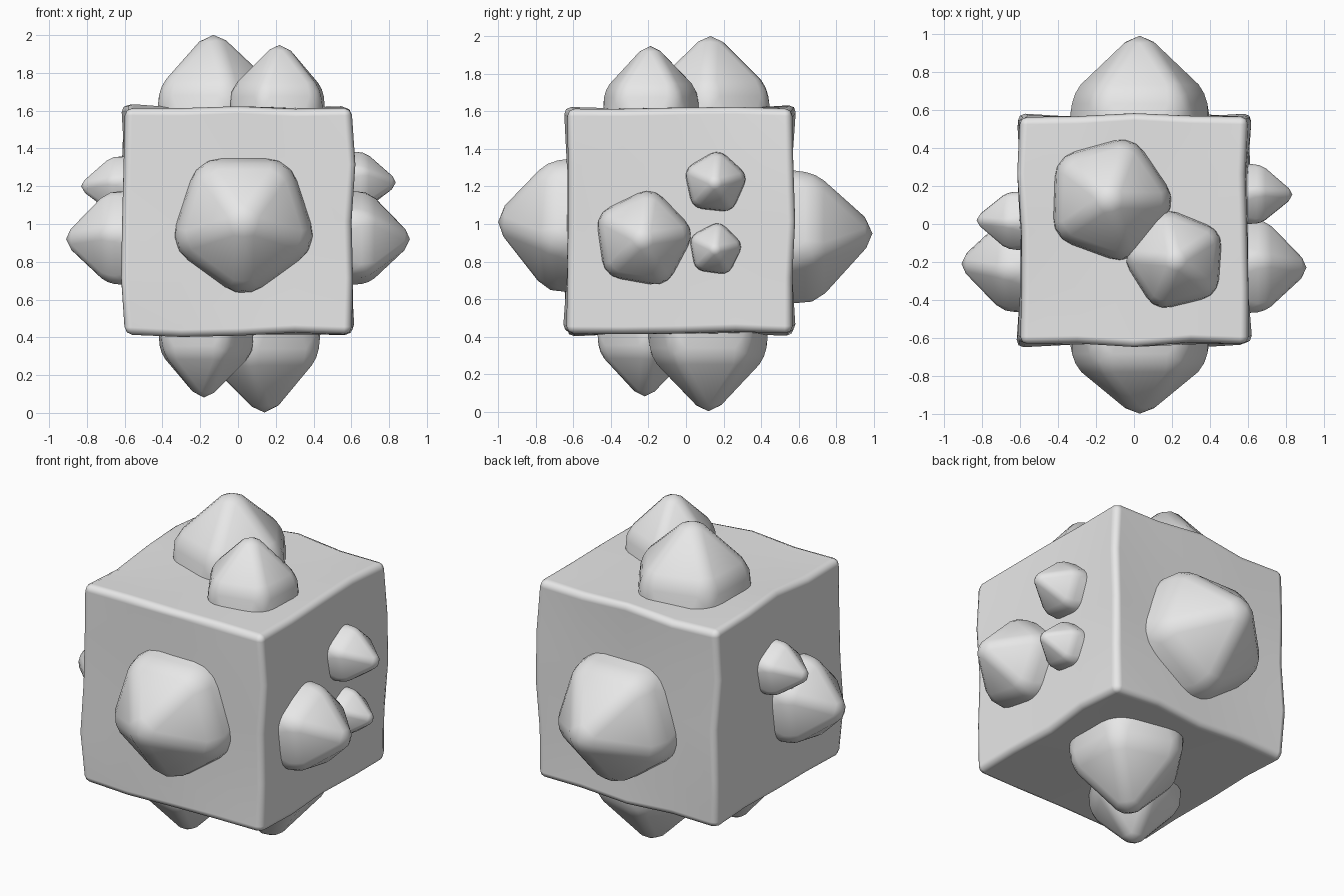
import bpy, bmesh, random
from math import cos, sin, tau, radians
from mathutils import Vector

cube = bpy.data.objects.get("Cube")
if cube:
    bpy.data.objects.remove(cube, do_unlink=True)

random.seed(4)
stone = bpy.data.materials.new("light_grey_stone")
stone.use_nodes = True
stone.diffuse_color = (0.8, 0.8, 0.8, 1)
stone.node_tree.nodes["Principled BSDF"].inputs["Base Color"].default_value = (0.8, 0.8, 0.8, 1)

CENTRE = Vector((0, -0.035, 1.015))
HALF = 0.6


def finish(name, bm, bevel, harden=False):
    """Turn the bmesh into a smooth, softly bevelled object."""
    bmesh.ops.recalc_face_normals(bm, faces=bm.faces)
    for f in bm.faces:
        f.smooth = True
    mesh = bpy.data.meshes.new(name)
    bm.to_mesh(mesh)
    bm.free()
    mesh.materials.append(stone)
    ob = bpy.data.objects.new(name, mesh)
    bpy.context.scene.collection.objects.link(ob)
    mod = ob.modifiers.new("soft_edges", 'BEVEL')
    mod.width = bevel
    mod.segments = 2
    mod.harden_normals = harden
    mod.limit_method = 'ANGLE' if harden else 'NONE'
    mod.angle_limit = radians(35)
    return ob


# Rock block: a cube with slightly uneven edges
bm = bmesh.new()
bmesh.ops.create_cube(bm, size=2 * HALF)
bmesh.ops.subdivide_edges(bm, edges=bm.edges[:], cuts=3, use_grid_fill=True)
for v in bm.verts:
    outer = [i for i in range(3) if abs(v.co[i]) > HALF - 0.001]
    if len(outer) == 2:
        for i in outer:
            v.co[i] += random.uniform(-0.015, 0.025) * (1 if v.co[i] > 0 else -1)
    v.co += CENTRE
finish("rock_block", bm, 0.04, harden=True)

# Each side of the block: in-plane axes u and v (the outward axis is u x v)
X, Y, Z = Vector((1, 0, 0)), Vector((0, 1, 0)), Vector((0, 0, 1))
SIDES = {"front": (X, Z), "back": (-X, Z), "left": (Y, Z),
         "right": (-Y, Z), "top": (X, Y), "bottom": (-X, Y)}


def crystal(name, side, spot, radius, tip, turn):
    """Five-sided pointed lump; spot is its centre, tip its height off the block."""
    u, v = SIDES[side]
    n = u.cross(v)
    spot = Vector(spot)
    base = spot + n * (HALF - (spot - CENTRE).dot(n))
    r = radius * 1.04
    apex, shoulder = tip + 0.16 * radius, 0.3 * tip
    reach = (apex - shoulder) / 0.553
    bm = bmesh.new()
    bm.verts.new(base + n * apex)
    bm.verts.new(base + n * (apex - 2 * reach))
    for k in range(5):
        for height, offset in ((shoulder, 0), (shoulder - 0.894 * reach, 0.5)):
            a = radians(turn) + tau * (k + offset) / 5
            bm.verts.new(base + r * (u * cos(a) + v * sin(a)) + n * height)
    bmesh.ops.convex_hull(bm, input=bm.verts[:])
    finish(name, bm, 0.15 * radius)


# Crystals growing out of every side
crystal("front_crystal", "front", (0.03, 0, 1.01), 0.38, 0.355, -90)
crystal("back_crystal", "back", (0.03, 0, 0.95), 0.38, 0.425, -90)
crystal("top_large_crystal", "top", (-0.13, 0.13, 0), 0.33, 0.385, -2)
crystal("top_small_crystal", "top", (0.22, -0.19, 0), 0.265, 0.335, 32)
crystal("bottom_large_crystal", "bottom", (0.14, 0.12, 0), 0.33, 0.415, -2)
crystal("bottom_small_crystal", "bottom", (-0.18, -0.22, 0), 0.265, 0.335, 32)
crystal("left_large_crystal", "left", (0, -0.23, 0.92), 0.26, 0.31, 8)
crystal("left_upper_crystal", "left", (0, 0.155, 1.22), 0.165, 0.24, 12)
crystal("left_lower_crystal", "left", (0, 0.155, 0.865), 0.14, 0.2, 10)
crystal("right_large_crystal", "right", (0, -0.21, 0.92), 0.26, 0.31, 8)
crystal("right_small_crystal", "right", (0, 0.02, 1.2), 0.16, 0.235, 12)
